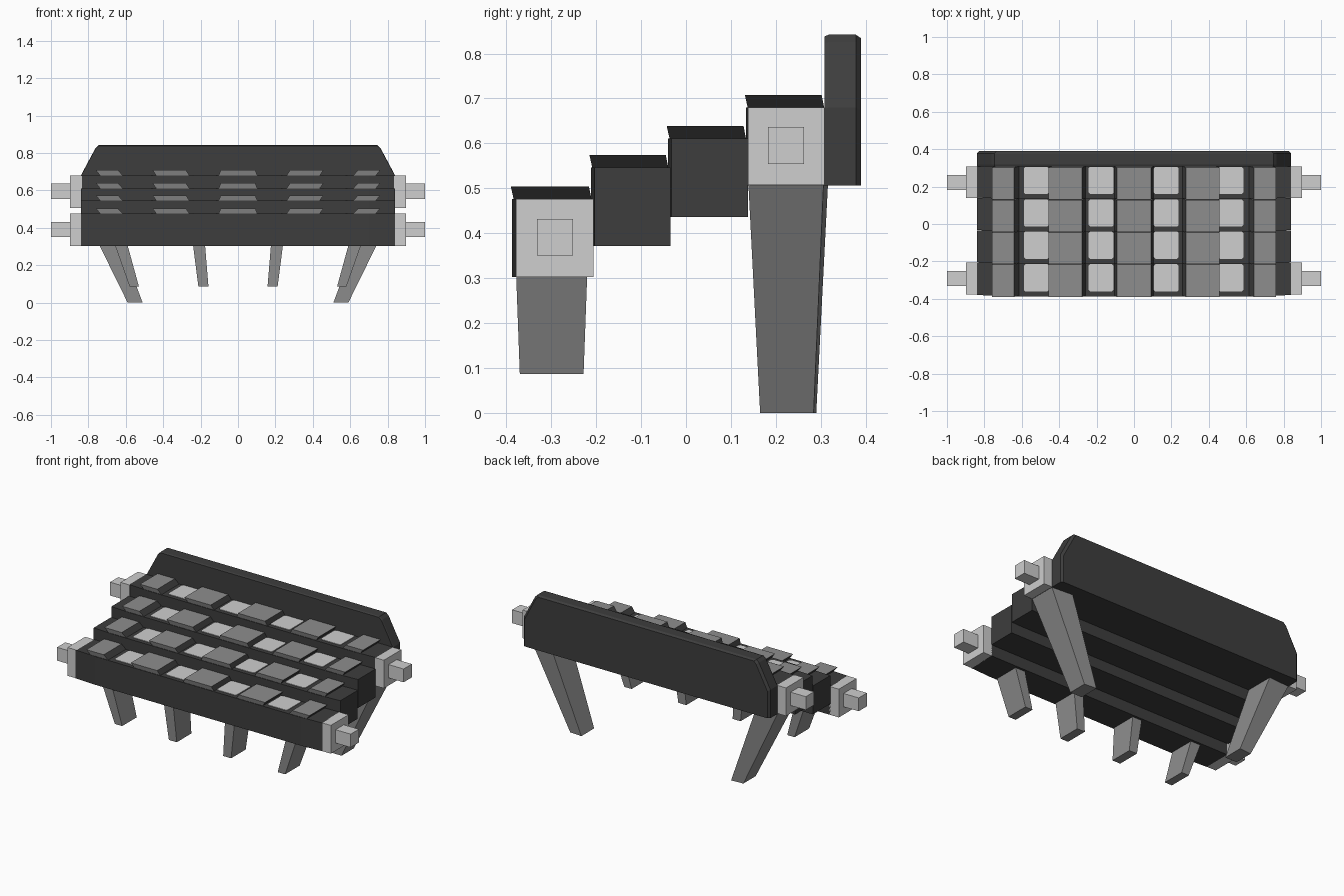
import bpy, bmesh

if "Cube" in bpy.data.objects:
    bpy.data.objects.remove(bpy.data.objects["Cube"])

def material(name, v):
    m = bpy.data.materials.new(name)
    m.diffuse_color = (v, v, v, 1)
    m.use_nodes = True
    m.node_tree.nodes["Principled BSDF"].inputs["Base Color"].default_value = m.diffuse_color
    return m

DARK = material("charcoal", 0.047)
GREY = material("mid grey", 0.27)
PALE = material("pale grey", 0.62)

def loft(name, loops, *mats):
    """Closed solid through matching point loops."""
    bm = bmesh.new()
    rings = [[bm.verts.new(p) for p in loop] for loop in loops]
    n = len(rings[0])
    for a, b in zip(rings, rings[1:]):
        for i in range(n):
            j = (i + 1) % n
            bm.faces.new((a[i], a[j], b[j], b[i]))
    bm.faces.new(rings[0])
    bm.faces.new(rings[-1])
    bmesh.ops.recalc_face_normals(bm, faces=bm.faces)
    me = bpy.data.meshes.new(name)
    bm.to_mesh(me)
    bm.free()
    for m in mats:
        me.materials.append(m)
    ob = bpy.data.objects.new(name, me)
    bpy.context.collection.objects.link(ob)
    return ob

def rect(x0, x1, y0, y1, z):
    return [(x0, y0, z), (x1, y0, z), (x1, y1, z), (x0, y1, z)]

def box(name, x0, x1, y0, y1, z0, z1, mat):
    return loft(name, [rect(x0, x1, y0, y1, z0), rect(x0, x1, y0, y1, z1)], mat)

def mirrored(pts):
    return [(-x, y, z) for x, y, z in pts]

# Four stepped tiers: front y, back y, bottom z, top z
tiers = [(-0.387, -0.206, 0.302, 0.476), (-0.212, -0.035, 0.371, 0.546),
         (-0.040, 0.138, 0.436, 0.611), (0.134, 0.312, 0.506, 0.680)]

# Pads lean outward: bottom x range, top x range
pads = [(-0.735, -0.613, -0.760, -0.642), (-0.435, -0.258, -0.457, -0.278),
        (-0.105, 0.105, -0.092, 0.092)]
pads += [(-b, -a, -d, -c) for a, b, c, d in pads[:2]]

for t, (y0, y1, z0, z1) in enumerate(tiers, 1):
    # Rail with a slightly bowed front
    plan = [(-0.84, y0 + 0.008), (-0.70, y0), (0.70, y0), (0.84, y0 + 0.008),
            (0.84, y1), (-0.84, y1)]
    loft(f"tier_{t}", [[(x, y, z) for x, y in plan] for z in (z0, z1)], DARK)
    # Leaning raised pads with dark sides
    for i, (a, b, c, d) in enumerate(pads, 1):
        ob = loft(f"pad_{t}_{i}", [rect(a, b, y0 + 0.004, y1 - 0.004, z1 - 0.003),
                                   rect(c, d, y0 - 0.003, y1 - 0.010, z1 + 0.028)],
                  GREY, DARK)
        for p in ob.data.polygons:
            p.material_index = int(abs(p.normal.x) > 0.5)
    # Pale square tiles with clipped corners
    for i, cx in enumerate((-0.522, -0.176, 0.172, 0.518), 1):
        h, k, cy = 0.067, 0.058, y0 + 0.099
        g, e = 0.073, 0.064
        ring = [(-k, -g), (k, -g), (h, -e), (h, e), (k, g), (-k, g), (-h, e), (-h, -e)]
        loft(f"tile_{t}_{i}", [[(cx + x, cy + y, z) for x, y in ring]
                               for z in (z1 - 0.003, z1 + 0.003)], PALE)

# Back panel: sloped shoulders, bevelled rear edge
outline = [(-0.84, 0.506), (0.84, 0.506), (0.84, 0.68), (0.762, 0.826),
           (0.745, 0.842), (-0.745, 0.842), (-0.762, 0.826), (-0.84, 0.68)]
def panel_ring(y, s, drop):
    return [(x * s, y, z if z < 0.6 else z - drop) for x, z in outline]
loft("back_panel", [panel_ring(0.308, 1, 0.004), panel_ring(0.318, 1, 0),
                    panel_ring(0.378, 1, 0), panel_ring(0.390, 0.985, 0.008)], DARK)

# End caps and pegs on the front and rear tiers
for where, y0, y1, z0, z1 in (("front", -0.378, -0.206, 0.302, 0.476),
                              ("rear", 0.138, 0.308, 0.507, 0.680)):
    cy, cz = (y0 + y1) / 2, (z0 + z1) / 2 + 0.002
    for side, s in (("left", -1), ("right", 1)):
        box(f"{where}_end_cap_{side}", *sorted((s * 0.835, s * 0.897)), y0, y1, z0, z1, PALE)
        box(f"{where}_peg_{side}", *sorted((s * 0.89, s * 1.0)),
            cy - 0.040, cy + 0.040, cz - 0.041, cz + 0.041, PALE)

# Legs, built on the left and mirrored
def leg(name, bottom, top):
    loft(name + "_left", [bottom, top], GREY)
    loft(name + "_right", [mirrored(bottom), mirrored(top)], GREY)

leg("front_outer_leg", rect(-0.580, -0.530, -0.370, -0.228, 0.087),
    rect(-0.657, -0.590, -0.378, -0.220, 0.305))
leg("front_inner_leg", rect(-0.212, -0.158, -0.370, -0.228, 0.087),
    rect(-0.240, -0.176, -0.378, -0.220, 0.305))
# Rear legs have a slightly turned back face
leg("rear_leg",
    [(-0.59, 0.165, 0), (-0.51, 0.165, 0), (-0.51, 0.290, 0), (-0.59, 0.284, 0)],
    [(-0.84, 0.139, 0.508), (-0.70, 0.139, 0.508), (-0.70, 0.316, 0.508), (-0.84, 0.306, 0.508)])
